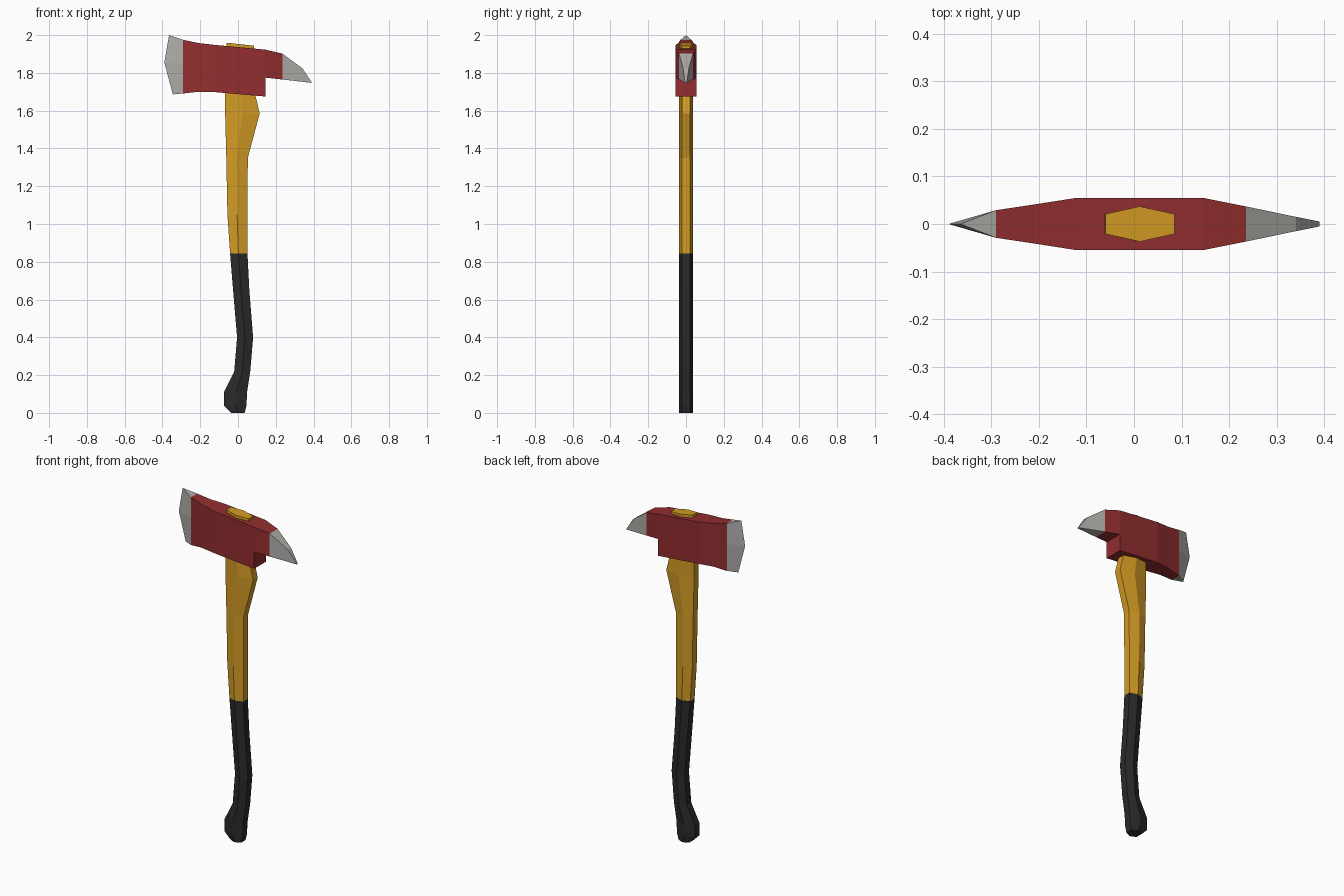
import bpy
import bmesh

cube = bpy.data.objects.get("Cube")
if cube:
    bpy.data.objects.remove(cube, do_unlink=True)


def material(name, rgb):
    mat = bpy.data.materials.new(name)
    mat.use_nodes = True
    colour = (*rgb, 1.0)
    mat.diffuse_color = colour
    bsdf = mat.node_tree.nodes["Principled BSDF"]
    bsdf.inputs["Base Color"].default_value = colour
    bsdf.inputs["Roughness"].default_value = 0.6
    return mat


RED = material("red paint", (0.29, 0.027, 0.028))
STEEL = material("bare steel", (0.43, 0.42, 0.40))
YELLOW = material("yellow handle", (0.65, 0.33, 0.018))
BLACK = material("black grip", (0.023, 0.023, 0.023))


def loft(name, rings, mats, rule=None):
    """Skin a list of equal-length rings, cap both ends, colour faces by rule."""
    bm = bmesh.new()
    loops = [[bm.verts.new(p) for p in ring] for ring in rings]
    n = len(rings[0])
    for a, b in zip(loops, loops[1:]):
        for i in range(n):
            j = (i + 1) % n
            bm.faces.new((a[i], a[j], b[j], b[i]))
    bm.faces.new(loops[0])
    bm.faces.new(loops[-1])
    # rings that pinch to an edge collapse here
    bmesh.ops.remove_doubles(bm, verts=bm.verts, dist=0.0005)
    bmesh.ops.recalc_face_normals(bm, faces=bm.faces)
    if rule:
        for f in bm.faces:
            f.material_index = rule(f.calc_center_median())
    mesh = bpy.data.meshes.new(name)
    bm.to_mesh(mesh)
    bm.free()
    for m in mats:
        mesh.materials.append(m)
    obj = bpy.data.objects.new(name, mesh)
    bpy.context.collection.objects.link(obj)
    return obj


def head_ring(half, points):
    """Closed ring from (x, z) points on the +y side, mirrored to -y."""
    return ([(x, half, z) for x, z in points]
            + [(x, -half, z) for x, z in reversed(points)])


# Handle: hexagonal sections (z, left x, ridge x, right x)
SIDE, RIDGE = 0.021, 0.037
GRIP_TOP = 0.845
sections = [
    (0.0, -0.035, 0.0, 0.035), (0.04, -0.075, -0.01, 0.045),
    (0.11, -0.075, -0.01, 0.048), (0.22, -0.02, 0.023, 0.065),
    (0.40, -0.005, 0.036, 0.08), (0.65, -0.026, 0.016, 0.06),
    (GRIP_TOP, -0.042, 0.002, 0.05), (1.05, -0.056, -0.005, 0.05),
    (1.35, -0.062, -0.007, 0.052), (1.585, -0.068, 0.025, 0.115),
    (1.69, -0.068, 0.012, 0.09), (1.953, -0.06, 0.012, 0.085),
]


def handle_ring(z, left, mid, right, tilt=0.0):
    outline = [(left, -SIDE), (mid, -RIDGE), (right, -SIDE),
               (right, SIDE), (mid, RIDGE), (left, SIDE)]
    return [(x, y, z - tilt * x) for x, y in outline]


rings = [handle_ring(*s) for s in sections[:-1]]
rings.append(handle_ring(*sections[-1], tilt=0.11))
loft("handle", rings, [YELLOW, BLACK], lambda c: 1 if c.z < GRIP_TOP else 0)

# Head body: slab with a gently curved top (x, half width, top z, bottom z)
body = [(-0.29, 0.029, 1.975, 1.691), (-0.21, 0.041, 1.958, 1.70),
        (-0.12, 0.055, 1.948, 1.698), (0.145, 0.055, 1.923, 1.675)]
loft("head_body", [head_ring(h, [(x, t), (x, b)]) for x, h, t, b in body], [RED])

# Pick: red root followed by a steel point
pick = [(0.145, 0.055, 1.923, 1.775), (0.235, 0.037, 1.902, 1.765),
        (0.34, 0.015, 1.825, 1.753), (0.39, 0.005, 1.751, 1.747)]
loft("pick", [head_ring(h, [(x, t), (x, b)]) for x, h, t, b in pick],
     [RED, STEEL], lambda c: 1 if c.x > 0.23 else 0)

# Blade: steel wedge pinching to a cutting edge
blade_root = [(-0.29, 1.975), (-0.29, 1.85), (-0.29, 1.691)]
blade_edge = [(-0.365, 2.0), (-0.39, 1.855), (-0.345, 1.686)]
loft("blade", [head_ring(0.029, blade_root), head_ring(0.0, blade_edge)], [STEEL])
